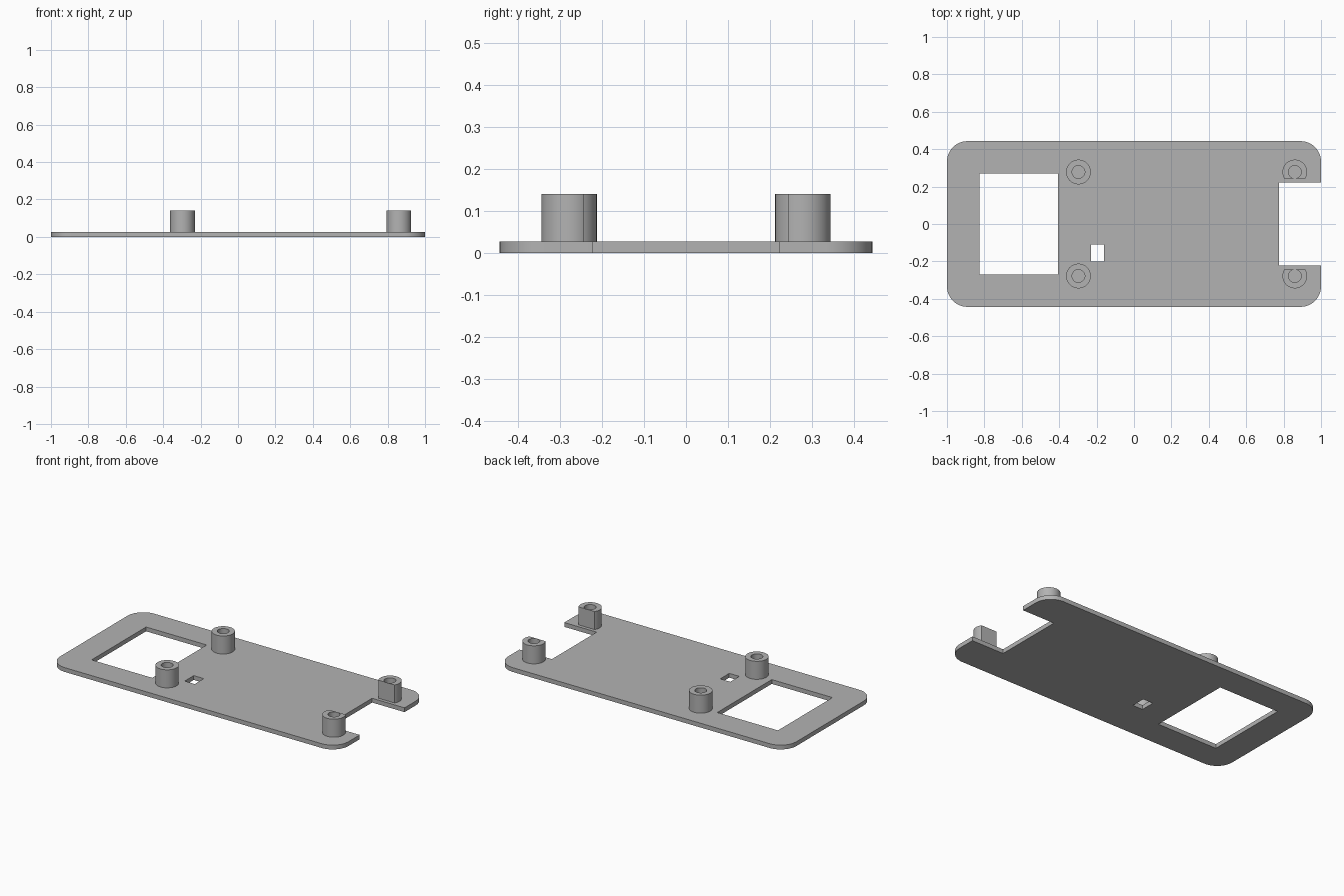
import bpy, bmesh
from math import sin, cos, radians

if "Cube" in bpy.data.objects:
    bpy.data.objects.remove(bpy.data.objects["Cube"])

THICK, TOP = 0.027, 0.14
OUTER, BORE = 0.066, 0.034

grey = bpy.data.materials.new("plain grey")
grey.use_nodes = True
colour = (0.45, 0.45, 0.45, 1)
grey.diffuse_color = colour
grey.node_tree.nodes["Principled BSDF"].inputs["Base Color"].default_value = colour


def finish(name, bm):
    bmesh.ops.recalc_face_normals(bm, faces=bm.faces)
    mesh = bpy.data.meshes.new(name)
    bm.to_mesh(mesh)
    bm.free()
    mesh.materials.append(grey)
    obj = bpy.data.objects.new(name, mesh)
    bpy.context.collection.objects.link(obj)
    return obj


def smooth(obj):
    bpy.ops.object.select_all(action="DESELECT")
    obj.select_set(True)
    bpy.context.view_layer.objects.active = obj
    bpy.ops.object.shade_smooth_by_angle(angle=radians(30))


def prism(name, points, z0, z1):
    bm = bmesh.new()
    face = bm.faces.new([bm.verts.new((x, y, z0)) for x, y in points])
    extruded = bmesh.ops.extrude_face_region(bm, geom=[face])["geom"]
    verts = [g for g in extruded if isinstance(g, bmesh.types.BMVert)]
    bmesh.ops.translate(bm, vec=(0, 0, z1 - z0), verts=verts)
    return finish(name, bm)


# Base plate with rounded corners
R, W, D = 0.11, 1.0, 0.443
outline = []
for i, (sx, sy) in enumerate([(1, 1), (-1, 1), (-1, -1), (1, -1)]):
    for k in range(13):
        a = radians(90 * i + 7.5 * k)
        outline.append((sx * (W - R) + R * cos(a), sy * (D - R) + R * sin(a)))
plate = prism("base_plate", outline, 0, THICK)

# Openings: large window, small slot and end notch
openings = {
    "window_cutter": (-0.827, -0.406, -0.27, 0.27),
    "slot_cutter": (-0.23, -0.16, -0.2, -0.11),
    "notch_cutter": (0.775, 1.1, -0.222, 0.222),
}
for name, (x0, x1, y0, y1) in openings.items():
    cutter = prism(name, [(x0, y0), (x1, y0), (x1, y1), (x0, y1)], -0.1, 0.1)
    cutter.hide_render = True
    cutter.hide_set(True)
    cut = plate.modifiers.new(name, "BOOLEAN")
    cut.operation, cut.solver, cut.object = "DIFFERENCE", "EXACT", cutter

# Apply the cuts so that the helpers can go
bpy.context.view_layer.objects.active = plate
plate.select_set(True)
for name in openings:
    bpy.ops.object.modifier_apply(modifier=name)
    bpy.data.objects.remove(bpy.data.objects[name])
smooth(plate)


# Hollow standoffs; those beside the notch have a flat inner side
def standoff(name, x, side, flat):
    steps = 90
    limit = OUTER * sin(radians(32))
    rings = []
    bm = bmesh.new()
    for radius, z in ((OUTER, THICK), (OUTER, TOP), (BORE, TOP), (BORE, THICK + 0.001)):
        ring = []
        for k in range(steps):
            a = radians(360 * k / steps)
            r = radius
            if flat and sin(a) < 0:
                r = min(r, limit / -sin(a))
            ring.append(bm.verts.new((x + r * cos(a), side * (0.278 + r * sin(a)), z)))
        rings.append(ring)
    for low, high in zip(rings, rings[1:]):
        for k in range(steps):
            n = (k + 1) % steps
            bm.faces.new((low[k], low[n], high[n], high[k]))
    bm.faces.new(rings[-1])
    bm.faces.new(rings[0])
    smooth(finish(name, bm))


for side, where in ((1, "back"), (-1, "front")):
    standoff(f"round_standoff_{where}", -0.297, side, False)
    standoff(f"flat_standoff_{where}", 0.86, side, True)
